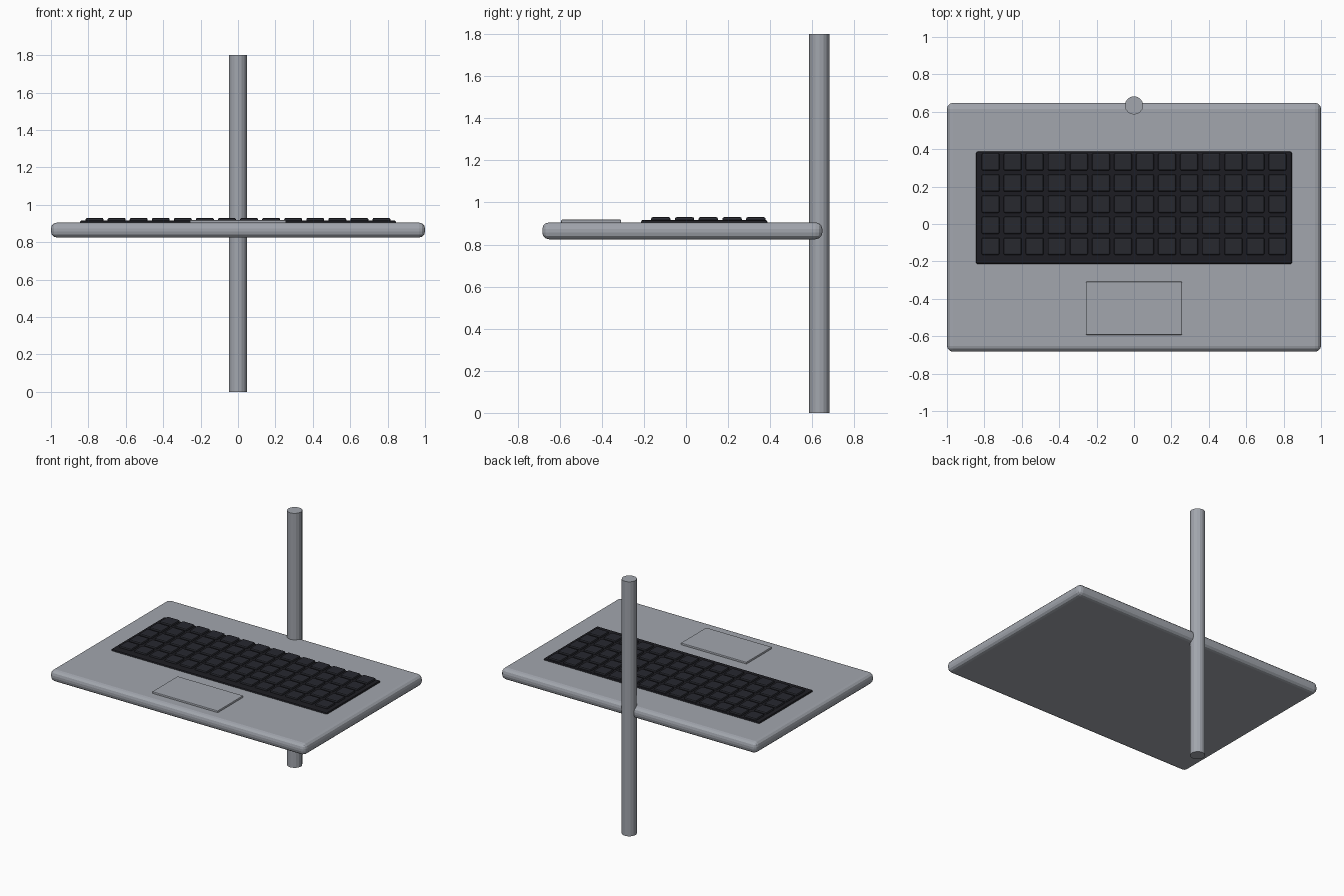
import bpy, bmesh

if "Cube" in bpy.data.objects:
    bpy.data.objects.remove(bpy.data.objects["Cube"])


def material(name, rgb):
    m = bpy.data.materials.new(name)
    m.diffuse_color = (*rgb, 1)
    m.use_nodes = True
    m.node_tree.nodes["Principled BSDF"].inputs["Base Color"].default_value = m.diffuse_color
    return m


grey = material("metal_grey", (0.36, 0.38, 0.42))
black = material("bed_black", (0.012, 0.012, 0.016))
dark = material("key_dark", (0.02, 0.021, 0.028))


def rounded_box(name, lo, hi, bevel, segments, mat):
    bm = bmesh.new()
    bmesh.ops.create_cube(bm, size=1)
    for v in bm.verts:
        v.co = [(a + b) / 2 + c * (b - a) for a, b, c in zip(lo, hi, v.co)]
    bmesh.ops.bevel(bm, geom=bm.edges[:], offset=bevel, segments=segments,
                    profile=0.5, affect='EDGES')
    me = bpy.data.meshes.new(name)
    bm.to_mesh(me)
    bm.free()
    me.materials.append(mat)
    ob = bpy.data.objects.new(name, me)
    bpy.context.collection.objects.link(ob)
    return ob


# Main slab, key bed and trackpad
rounded_box("base_slab", (-1, -0.683, 0.825), (1, 0.648, 0.905), 0.032, 3, grey)
rounded_box("keyboard_bed", (-0.845, -0.214, 0.893), (0.845, 0.387, 0.917), 0.01, 2, black)
rounded_box("trackpad", (-0.257, -0.593, 0.899), (0.257, -0.308, 0.918), 0.005, 2, grey)

# Grid of keys
for row in range(5):
    for col in range(14):
        x, y = -0.767 + col * 0.118, 0.332 - row * 0.113
        rounded_box(f"key_{row}_{col}", (x - 0.048, y - 0.046, 0.905),
                    (x + 0.048, y + 0.046, 0.930), 0.008, 2, dark)

# Upright pole through the rear edge
bpy.ops.mesh.primitive_cylinder_add(vertices=16, radius=0.049, depth=1.8,
                                    location=(0, 0.634, 0.9))
pole = bpy.context.object
pole.name = "pole"
pole.data.materials.append(grey)
